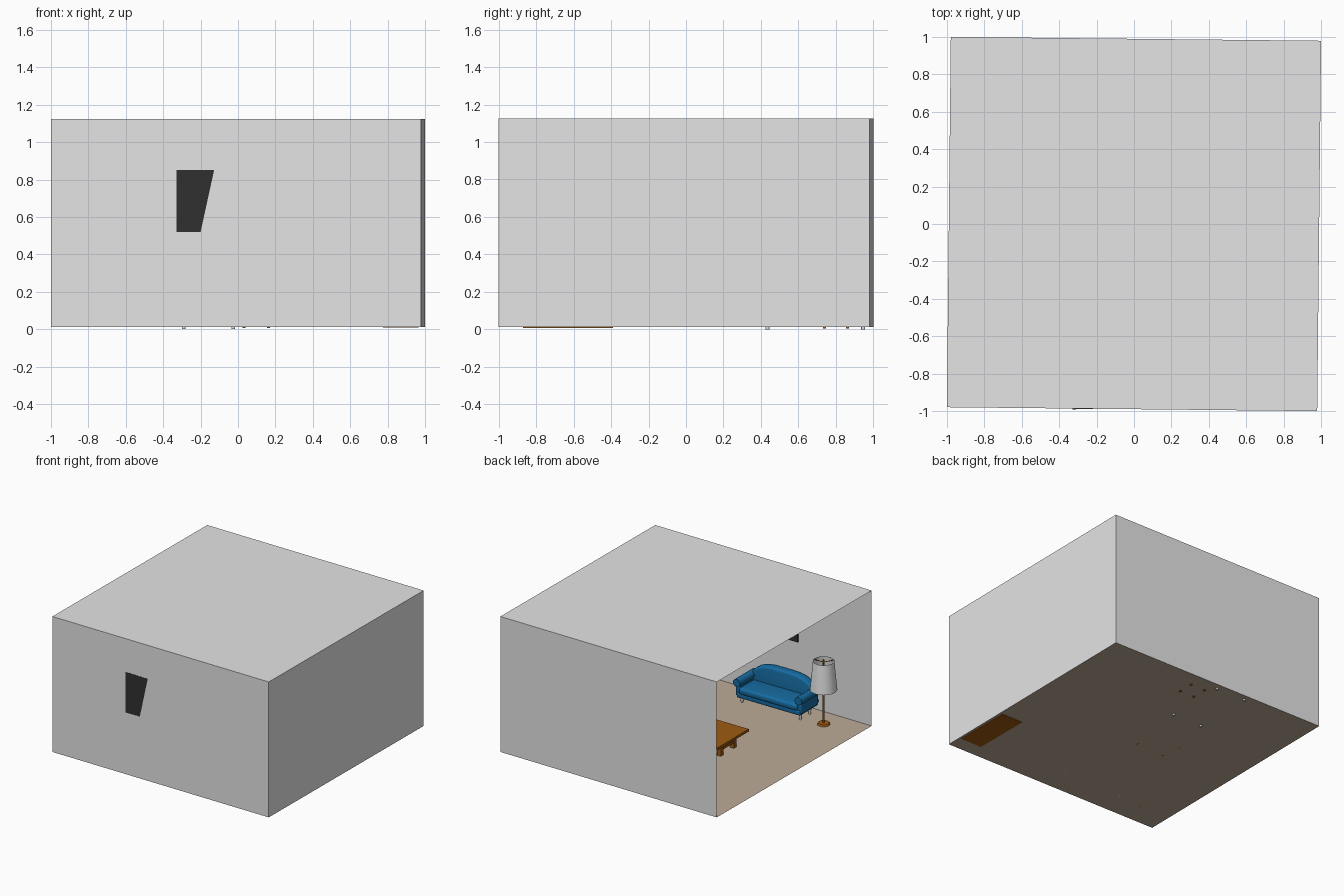
import bpy, bmesh, math
from mathutils import Vector, Matrix

if "Cube" in bpy.data.objects:
    bpy.data.objects.remove(bpy.data.objects["Cube"])


def mat(name, r, g, b):
    m = bpy.data.materials.new(name)
    m.diffuse_color = (r, g, b, 1)
    m.use_nodes = True
    m.node_tree.nodes["Principled BSDF"].inputs["Base Color"].default_value = m.diffuse_color
    return m


WALL = mat("wall_grey", .78, .78, .78)
FLOOR = mat("floor_beige", .51, .41, .31)
BLUE = mat("sofa_blue", .008, .15, .36)
WOOD = mat("wood_brown", .34, .105, .006)
BLACK = mat("screen_black", .03, .03, .03)
F = 0.013                    # floor level
H = 1.125                    # ceiling level


def finish(name, bm, m, smooth=False):
    bmesh.ops.recalc_face_normals(bm, faces=bm.faces)
    me = bpy.data.meshes.new(name)
    bm.to_mesh(me)
    bm.free()
    ob = bpy.data.objects.new(name, me)
    bpy.context.collection.objects.link(ob)
    me.materials.append(m)
    if smooth:
        bpy.ops.object.select_all(action='DESELECT')
        ob.select_set(True)
        bpy.context.view_layer.objects.active = ob
        bpy.ops.object.shade_smooth_by_angle(angle=math.radians(40))
    return ob


def box(name, lo, hi, m, bevel=0):
    lo, hi = Vector(lo), Vector(hi)
    bm = bmesh.new()
    bmesh.ops.create_cube(bm, size=1, matrix=Matrix.Translation((lo + hi) / 2)
                          @ Matrix.Diagonal((*(hi - lo), 1)))
    if bevel:
        bmesh.ops.bevel(bm, geom=bm.edges[:], offset=bevel, segments=4,
                        profile=.5, affect='EDGES')
    return finish(name, bm, m, bevel > 0)


def rod(name, a, b, r1, r2, m, caps=True, n=24):
    a, b = Vector(a), Vector(b)
    bm = bmesh.new()
    rot = (b - a).to_track_quat('Z', 'Y').to_matrix().to_4x4()
    bmesh.ops.create_cone(bm, cap_ends=caps, segments=n, radius1=r1, radius2=r2,
                          depth=(b - a).length,
                          matrix=Matrix.Translation((a + b) / 2) @ rot)
    return finish(name, bm, m, True)


def panel(name, pts, m):
    bm = bmesh.new()
    bm.faces.new([bm.verts.new(p) for p in pts])
    return finish(name, bm, m)


# room shell: slightly turned, open on the left side
h, t = .99, math.radians(-.6)
cor = [(h * (x * math.cos(t) - y * math.sin(t)), h * (x * math.sin(t) + y * math.cos(t)))
       for x, y in ((-1, -1), (1, -1), (1, 1), (-1, 1))]
panel("floor", [(*c, F) for c in cor], FLOOR)
panel("ceiling", [(*c, H) for c in cor], WALL)
for i, nm in enumerate(("front_wall", "right_wall", "back_wall")):
    a, b = cor[i], cor[i + 1]
    panel(nm, [(*a, F), (*b, F), (*b, H), (*a, H)], WALL)

# wall screen, tilted so that one side pokes through the front wall
bm = bmesh.new()
vs = []
for off in (0, .012):
    for x, z in ((-.33, .52), (.25, .52), (.25, .85), (-.33, .85)):
        y = -.99 - .0105 * x + .02 * ((x + .125) - .218 * (z - .85)) + off
        vs.append(bm.verts.new((x, y, z)))
for q in ((0, 1, 2, 3), (4, 5, 6, 7), (0, 1, 5, 4), (1, 2, 6, 5), (2, 3, 7, 6), (3, 0, 4, 7)):
    bm.faces.new([vs[k] for k in q])
finish("wall_screen", bm, BLACK)

# sofa against the front wall
X0, X1 = -.555, .065
cx = (X0 + X1) / 2
box("sofa_base", (X0 + .02, -.95, F + .055), (X1 - .02, -.715, F + .10), BLUE, .012)
box("sofa_seat", (X0 + .045, -.92, F + .09), (X1 - .045, -.705, F + .145), BLUE, .02)
for s, x in (("left", X0 + .03), ("right", X1 - .03)):
    box(s + "_arm_panel", (x - .02, -.94, F + .07), (x + .02, -.72, F + .18), BLUE, .008)
    rod(s + "_arm_roll", (x, -.94, F + .18), (x, -.705, F + .18), .032, .032, BLUE)
# arched backrest
bm = bmesh.new()
n = 16
pts = [(X0 + .02, F + .08)]
for i in range(n + 1):
    u = -1 + 2 * i / n
    pts.append((cx + u * .285, F + .2 + .085 * (1 - abs(u) ** 4)))
pts.append((X1 - .02, F + .08))
face = bm.faces.new([bm.verts.new((x, -.965, z)) for x, z in pts])
ext = bmesh.ops.extrude_face_region(bm, geom=[face])
bmesh.ops.translate(bm, vec=(0, .075, 0),
                    verts=[v for v in ext["geom"] if isinstance(v, bmesh.types.BMVert)])
rim = [e for e in bm.edges if abs(e.verts[0].co.y - e.verts[1].co.y) < .001]
bmesh.ops.bevel(bm, geom=rim, offset=.018, segments=3, profile=.5, affect='EDGES')
finish("sofa_back", bm, BLUE, True)
for x in (-.50, .03):
    for y in (-.77, -.89):
        rod("sofa_leg", (x, y, F), (x, y, F + .06), .009, .015, WALL, n=12)

# floor lamp
lx, ly = -.69, -.80
rod("lamp_base", (lx, ly, F), (lx, ly, F + .014), .048, .042, WOOD, n=32)
rod("lamp_pole", (lx, ly, F), (lx, ly, F + .53), .008, .008, WOOD, n=12)
rod("lamp_shade", (lx, ly, F + .285), (lx, ly, F + .52), .102, .08, WALL, False, 32)
for k in range(3):
    a = k * math.tau / 3
    rod("shade_spoke", (lx, ly, F + .51),
        (lx + .08 * math.cos(a), ly + .08 * math.sin(a), F + .51), .003, .003, WOOD, n=8)

# coffee table
box("coffee_table_top", (-.43, -.2, F + .10), (-.03, .2, F + .12), WOOD)
for x in (-.37, -.09):
    for y in (-.085, .085):
        box("coffee_table_leg", (x - .018, y - .018, F), (x + .018, y + .018, F + .10), WOOD)
    box("coffee_table_rail", (x - .012, -.085, F + .04), (x + .012, .085, F + .06), WOOD)

# low cabinet by the right wall
box("cabinet", (.775, -.87, .008), (.965, -.39, .24), WOOD)
for y in (-.865, -.625):
    box("cabinet_door", (.768, y, .03), (.776, y + .23, .225), WOOD)

# desk by the back wall
box("desk_top", (-.315, .41, .225), (0, .975, .245), WALL)
for x in (-.29, -.025):
    for y in (.435, .945):
        rod("desk_leg", (x, y, 0), (x, y, .225), .01, .014, WALL, n=12)

# chair beside the desk
box("chair_seat", (.02, .725, .135), (.175, .875, .15), WOOD)
for x in (.033, .162):
    for y in (.738, .862):
        top = .30 if x > .1 else .135
        box("chair_leg", (x - .008, y - .008, .006), (x + .008, y + .008, top), WOOD)
for z in (.20, .26):
    box("chair_back_slat", (.157, .738, z), (.167, .862, z + .03), WOOD)
